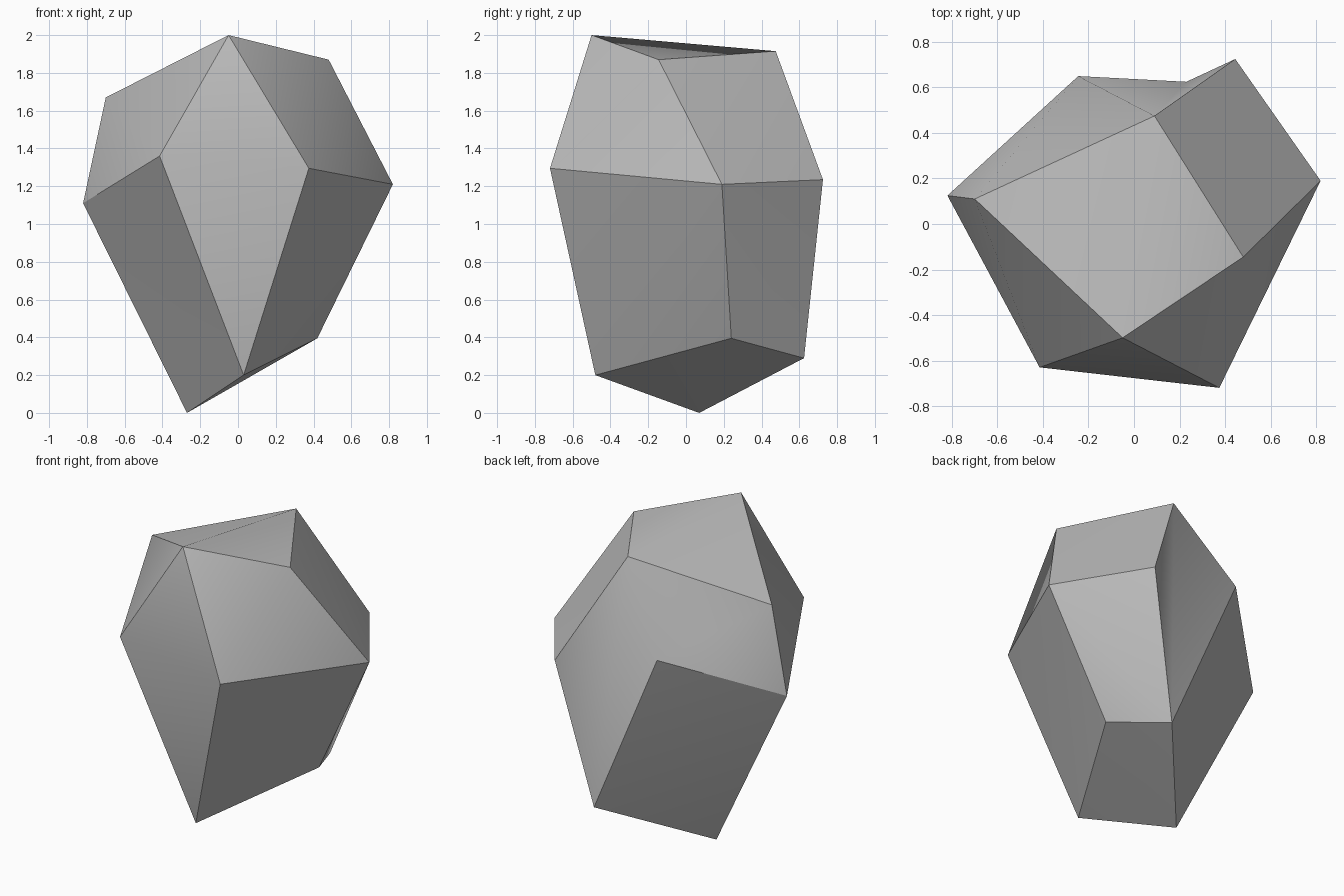
import bpy
import bmesh

cube = bpy.data.objects.get("Cube")
if cube:
    bpy.data.objects.remove(cube, do_unlink=True)

# Corners of the boulder, one letter each
CORNERS = {
    # crown
    "A": (-0.05, -0.50, 2.0), "B": (0.48, -0.145, 1.87),
    "C": (0.09, 0.475, 1.915), "D": (-0.70, 0.11, 1.67),
    # waist
    "E": (-0.82, 0.125, 1.11), "F": (-0.415, -0.63, 1.36),
    "G": (0.375, -0.72, 1.295), "H": (0.82, 0.19, 1.21),
    "I": (0.445, 0.725, 1.235), "J": (-0.245, 0.65, 1.39),
    # base
    "K": (0.23, 0.625, 0.29), "L": (0.03, -0.48, 0.2),
    "M": (0.42, 0.24, 0.395), "N": (-0.27, 0.07, 0.0),
}

# Bent four-sided facets, each folded from its first to its third corner
FACETS = "ABCD DEFA FLGA BHGA CIHB HMLG HIKM MKNL EFLN DCJE CIKJ EJKN".split()
SOFT_RIDGE = {"C", "J"}

bm = bmesh.new()
verts = {name: bm.verts.new(co) for name, co in CORNERS.items()}
for a, b, c, d in FACETS:
    for tri in ((a, b, c), (a, c, d)):
        bm.faces.new([verts[n] for n in tri]).smooth = True
bmesh.ops.recalc_face_normals(bm, faces=bm.faces)

# Facet borders are sharp, folds inside a facet stay smooth
for facet in FACETS:
    for p, q in zip(facet, facet[1:] + facet[0]):
        edge = bm.edges.get((verts[p], verts[q]))
        edge.smooth = {p, q} == SOFT_RIDGE

mesh = bpy.data.meshes.new("boulder")
bm.to_mesh(mesh)
bm.free()
boulder = bpy.data.objects.new("boulder", mesh)
bpy.context.collection.objects.link(boulder)

# Plain grey stone
stone = bpy.data.materials.new("stone grey")
stone.use_nodes = True
colour = (0.5, 0.5, 0.5, 1.0)
stone.diffuse_color = colour
for node in stone.node_tree.nodes:
    if node.type == "BSDF_PRINCIPLED":
        node.inputs["Base Color"].default_value = colour
        node.inputs["Roughness"].default_value = 0.9
mesh.materials.append(stone)
